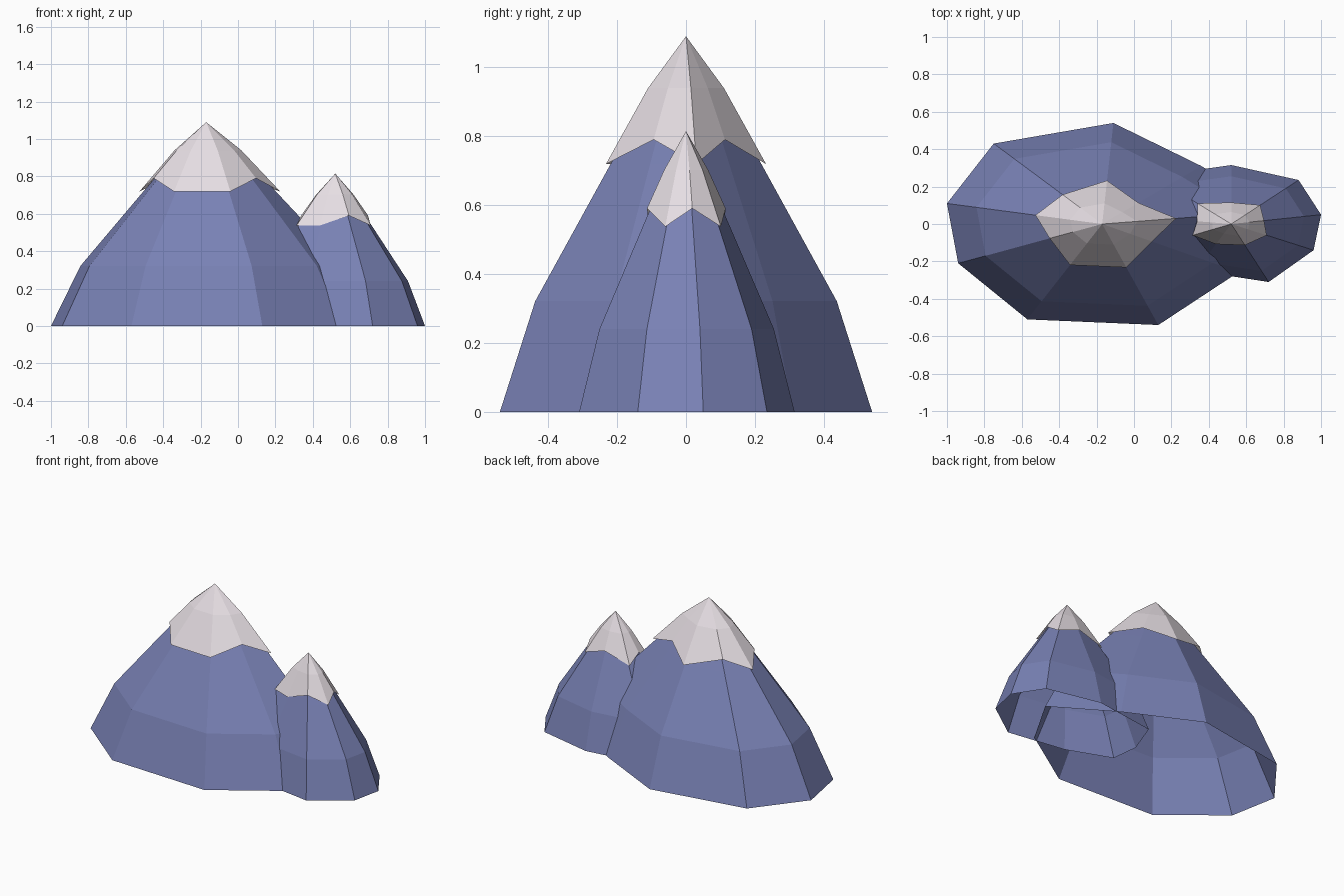
import bpy

if "Cube" in bpy.data.objects:
    bpy.data.objects.remove(bpy.data.objects["Cube"])

def material(name, color):
    m = bpy.data.materials.new(name)
    m.diffuse_color = (*color, 1)
    m.use_nodes = True
    m.node_tree.nodes["Principled BSDF"].inputs["Base Color"].default_value = m.diffuse_color
    return m

ROCK = material("slate_blue_rock", (0.19, 0.22, 0.46))
SNOW = material("pale_snow", (0.79, 0.73, 0.77))

def peak_shell(name, outline, centre_x, height, rings, tip, mat):
    """Stack scaled copies of the outline and close them at a tip.
    rings: one function per ring, corner index -> (scale, height fraction)."""
    n = len(outline)
    verts = []
    for ring in rings:
        for i, (x, y) in enumerate(outline):
            s, h = ring(i)
            verts.append((centre_x + x * s, y * s, h * height))
    faces = [(r * n + i, r * n + (i + 1) % n, (r + 1) * n + (i + 1) % n, (r + 1) * n + i)
             for r in range(len(rings) - 1) for i in range(n)]
    last = (len(rings) - 1) * n
    verts.append((centre_x, 0, tip * height))
    faces += [(last + i, last + (i + 1) % n, len(verts) - 1) for i in range(n)]
    mesh = bpy.data.meshes.new(name)
    mesh.from_pydata(verts, [], faces)
    mesh.materials.append(mat)
    ob = bpy.data.objects.new(name, mesh)
    bpy.context.collection.objects.link(ob)

def level(scale, frac):
    return lambda i: (scale, frac)

def snow_line(i):
    # zigzag hem: even corners hang low, odd corners sit high
    return (0.365, 0.725) if i % 2 else (0.43, 0.66)

def mountain(prefix, outline, centre_x, height):
    # open-bottomed rock body
    peak_shell(prefix + "_rock", outline, centre_x, height,
               [level(1, 0), level(0.81, 0.295), level(0.405, 0.66), level(0.18, 0.86)],
               0.98, ROCK)
    # slightly larger snow cap
    peak_shell(prefix + "_snow_cap", outline, centre_x, height,
               [snow_line, level(0.204, 0.862)], 1, SNOW)

# nine-sided irregular footprints, counter-clockwise from the front
large = [(0.30, -0.54), (0.73, -0.257), (0.92, 0.07), (0.53, 0.31), (0.06, 0.54),
         (-0.58, 0.43), (-0.83, 0.11), (-0.77, -0.21), (-0.40, -0.51)]
small = [(-0.19, -0.25), (0.20, -0.31), (0.44, -0.14), (0.48, 0.05), (0.36, 0.235),
         (0.0, 0.315), (-0.42, 0.256), (-0.50, 0.04), (-0.48, -0.14)]

mountain("large_peak", large, -0.17, 1.09)
mountain("small_peak", small, 0.52, 0.815)
